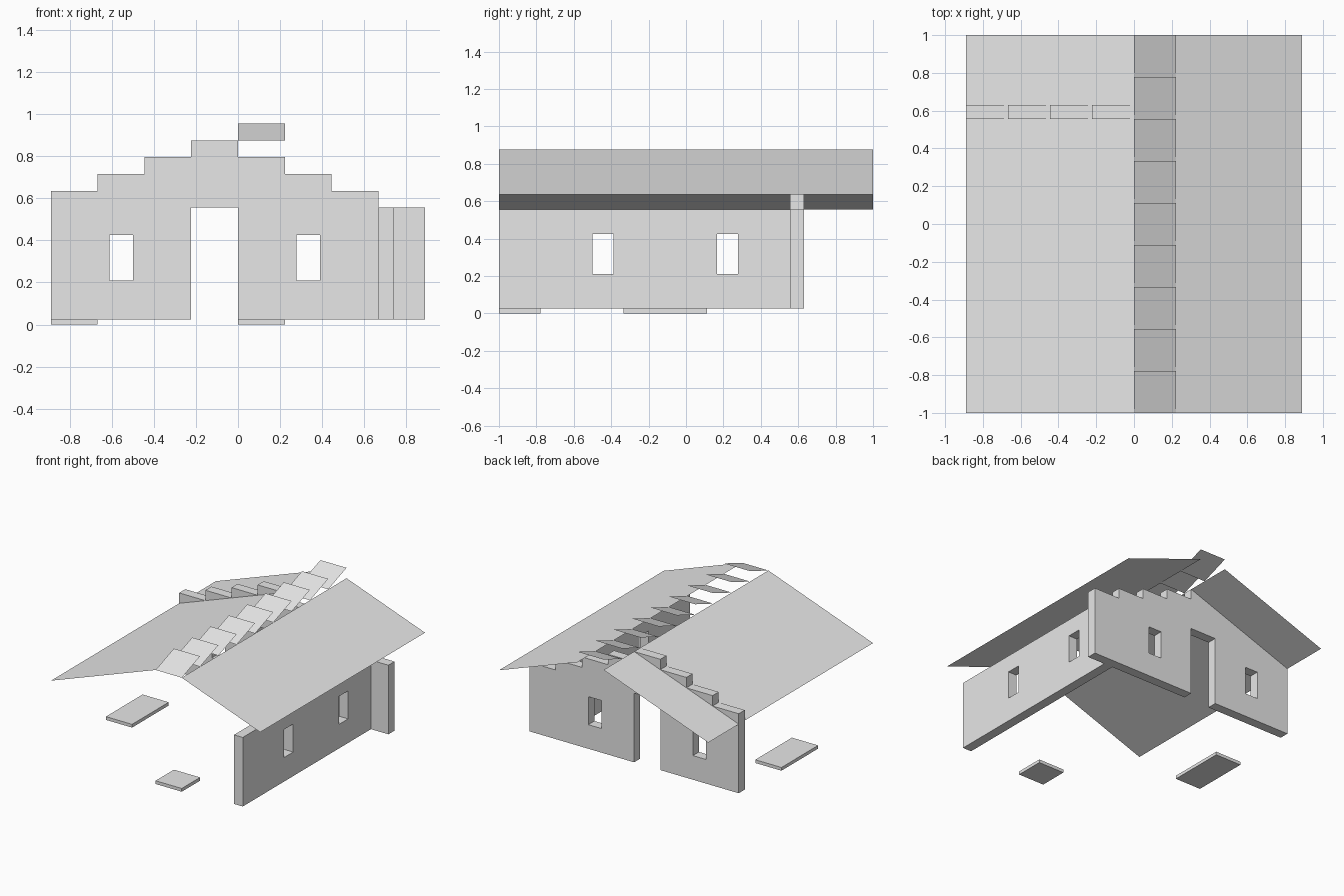
import bpy
import bmesh
from mathutils import Vector

cube = bpy.data.objects.get("Cube")
if cube:
    bpy.data.objects.remove(cube, do_unlink=True)

U = 2 / 9               # building module
T = U / 3               # wall thickness
BASE = 0.025            # slab top and wall foot
EAVE = 2.5 * U
STEP = 0.08             # height of one gable step
RIDGE = EAVE + 4 * STEP

grey = bpy.data.materials.new("light_grey")
grey.use_nodes = True
grey.diffuse_color = (0.8, 0.8, 0.8, 1)
grey.node_tree.nodes["Principled BSDF"].inputs["Base Color"].default_value = (0.8, 0.8, 0.8, 1)


def make(name, outline, push=None):
    """Flat sheet from an outline, pushed into a solid when a vector is given."""
    bm = bmesh.new()
    face = bm.faces.new([bm.verts.new(p) for p in outline])
    if push:
        out = bmesh.ops.extrude_face_region(bm, geom=[face], use_keep_orig=True)
        moved = [g for g in out["geom"] if isinstance(g, bmesh.types.BMVert)]
        bmesh.ops.translate(bm, verts=moved, vec=Vector(push))
        bmesh.ops.recalc_face_normals(bm, faces=bm.faces)
    mesh = bpy.data.meshes.new(name)
    bm.to_mesh(mesh)
    bm.free()
    mesh.materials.append(grey)
    obj = bpy.data.objects.new(name, mesh)
    bpy.context.collection.objects.link(obj)
    return obj


def box(name, lo, hi):
    (x0, y0, z0), (x1, y1, z1) = lo, hi
    return make(name, [(x0, y0, z0), (x1, y0, z0), (x1, y1, z0), (x0, y1, z0)], (0, 0, z1 - z0))


def cut(target, lo, hi):
    """Cut a box-shaped opening through a wall."""
    cutter = box("opening_cutter", lo, hi)
    cutter.hide_render = True
    mod = target.modifiers.new("opening", "BOOLEAN")
    mod.operation = "DIFFERENCE"
    mod.solver = "EXACT"
    mod.object = cutter
    bpy.context.view_layer.objects.active = target
    bpy.ops.object.modifier_apply(modifier=mod.name)
    bpy.data.objects.remove(cutter, do_unlink=True)


WIN_LOW, WIN_HIGH = 0.21, 0.425
BACK = EAVE             # inner face of the gable wall

# Stepped gable wall with a doorway left open in its outline
gable = [(-4 * U, BASE)]
for i, level in enumerate((1, 2, 3, 4, 3, 2, 1, 0)):
    z = EAVE + level * STEP
    gable += [((i - 4) * U, z), ((i - 3) * U, z)]
gable += [(4 * U, BASE), (0, BASE), (0, EAVE), (-U, EAVE), (-U, BASE)]
gable_wall = make("gable_wall", [(x, BACK, z) for x, z in gable], (0, T, 0))
for x in (-2.75 * U, 1.25 * U):
    cut(gable_wall, (x, BACK - T, WIN_LOW), (x + U / 2, BACK + 2 * T, WIN_HIGH))

# Long side wall
side_wall = box("side_wall", (3 * U, -1, BASE), (3 * U + T, BACK, EAVE))
for y in (-2.25 * U, 0.75 * U):
    cut(side_wall, (3 * U - T, y, WIN_LOW), (3 * U + 2 * T, y + U / 2, WIN_HIGH))

# Loose floor slabs
box("floor_slab_small", (0, -1, 0), (U, -1 + U, BASE))
box("floor_slab_large", (-4 * U, -1.5 * U, 0), (-3 * U, U / 2, BASE))


# Thin roof sheets
def roof(name, x0, z0, x1, z1):
    make(name, [(x0, -1, z0), (x1, -1, z1), (x1, 1, z1), (x0, 1, z0)])


roof("right_roof", -4 * U, EAVE, 0, RIDGE)
roof("left_roof", U, RIDGE, 4 * U, EAVE + STEP)

# Row of tilted ridge slats
for i in range(9):
    y = -1 + i * U
    make(f"ridge_slat_{i + 1}", [(0, y, RIDGE), (U, y, RIDGE),
                                 (U, y + U, RIDGE + STEP), (0, y + U, RIDGE + STEP)])
